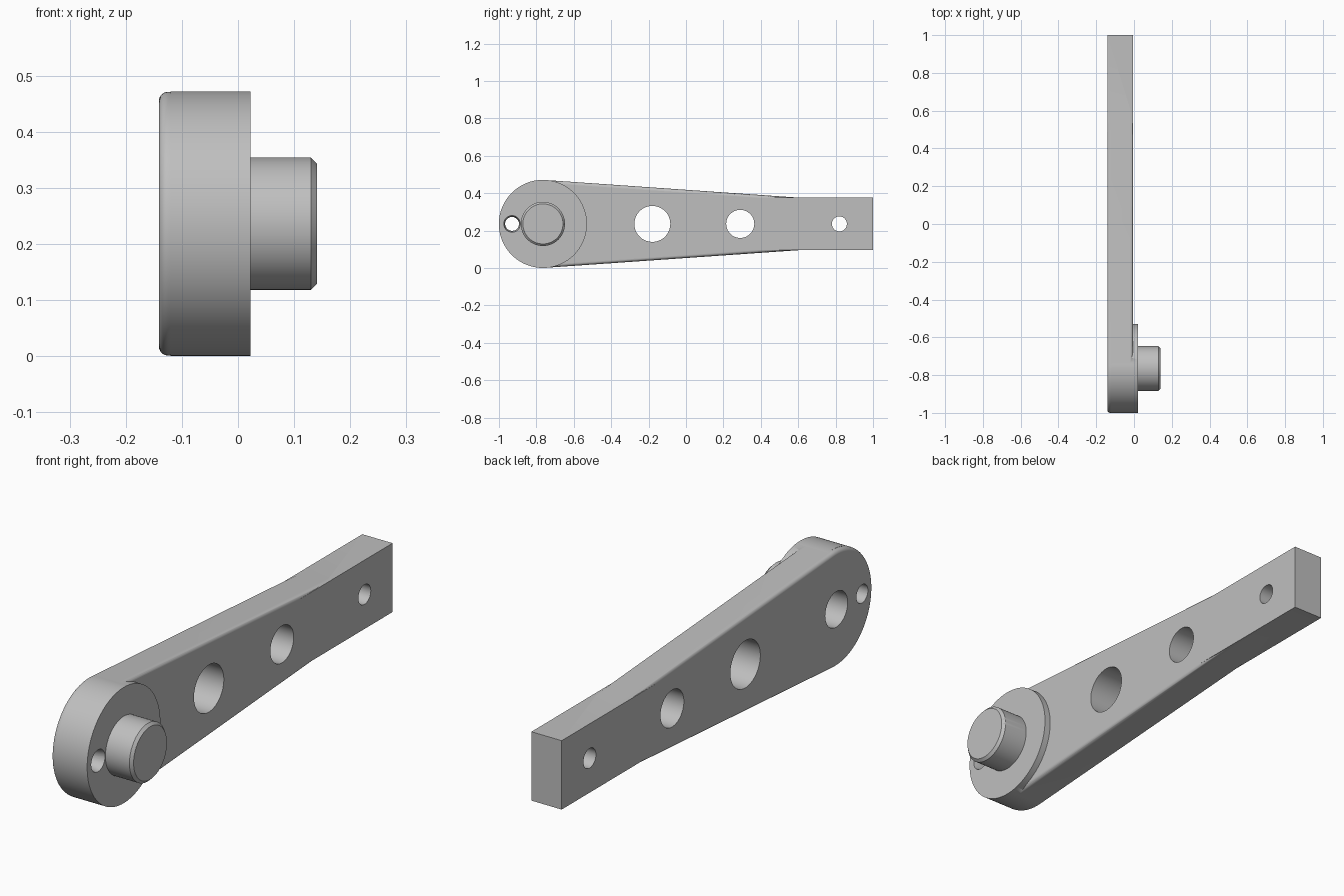
import bpy, bmesh, math
from mathutils import Matrix

if "Cube" in bpy.data.objects:
    bpy.data.objects.remove(bpy.data.objects["Cube"], do_unlink=True)

ZC = 0.236                 # height of the arm's centre line
HUB_Y, HUB_R = -0.765, 0.235
X0, X1 = -0.141, -0.005    # arm thickness range
BAR_Y, BAR_H = 0.61, 0.14  # where the straight bar starts, and its half height

grey = bpy.data.materials.new("satin grey")
grey.use_nodes = True
grey.diffuse_color = (0.52, 0.52, 0.52, 1)
grey.node_tree.nodes["Principled BSDF"].inputs["Base Color"].default_value = (0.52, 0.52, 0.52, 1)


def make(name, bm):
    bmesh.ops.recalc_face_normals(bm, faces=bm.faces)
    mesh = bpy.data.meshes.new(name)
    bm.to_mesh(mesh)
    bm.free()
    obj = bpy.data.objects.new(name, mesh)
    bpy.context.collection.objects.link(obj)
    mesh.materials.append(grey)
    return obj


def cylinder(name, y, xa, xb, r, r_end=None, segs=96):
    """Round solid lying along x, optionally tapering towards xb."""
    bm = bmesh.new()
    bmesh.ops.create_cone(bm, cap_ends=True, segments=segs, radius1=r,
                          radius2=r if r_end is None else r_end, depth=xb - xa)
    bm.transform(Matrix.Translation(((xa + xb) / 2, y, ZC)) @ Matrix.Rotation(math.pi / 2, 4, 'Y'))
    return make(name, bm)


def combine(obj, other, operation, keep=False):
    mod = obj.modifiers.new("join", 'BOOLEAN')
    mod.operation, mod.solver, mod.object = operation, 'EXACT', other
    bpy.context.view_layer.objects.active = obj
    bpy.ops.object.modifier_apply(modifier=mod.name)
    if not keep:
        bpy.data.objects.remove(other, do_unlink=True)


# Tapered arm: round hub end, straight tangents, softened long edges
tilt = math.asin((HUB_R - BAR_H) / (BAR_Y - HUB_Y))
start = math.pi / 2 - tilt
end_y = BAR_Y + 0.02
end_h = BAR_H - 0.02 * math.tan(tilt)
n = 64
outline = [(end_y, -end_h), (end_y, end_h)]
for i in range(n + 1):
    a = start + (2 * math.pi - 2 * start) * i / n
    outline.append((HUB_Y + HUB_R * math.cos(a), HUB_R * math.sin(a)))
bm = bmesh.new()
face = bm.faces.new([bm.verts.new((X0, y, ZC + z)) for y, z in outline])
ext = bmesh.ops.extrude_face_region(bm, geom=[face])
bmesh.ops.translate(bm, vec=(X1 - X0, 0, 0),
                    verts=[g for g in ext["geom"] if isinstance(g, bmesh.types.BMVert)])
bmesh.ops.recalc_face_normals(bm, faces=bm.faces)
rims = [e for e in bm.edges
        if abs(e.verts[0].co.x - e.verts[1].co.x) < 1e-4
        and min(v.co.y for v in e.verts) < end_y - 0.01]
bmesh.ops.bevel(bm, geom=rims, offset=0.016, offset_type='OFFSET', segments=5,
                profile=0.5, affect='EDGES', clamp_overlap=True)
arm = make("crank_arm", bm)

# Square bar at the rear end
bm = bmesh.new()
bmesh.ops.create_cube(bm, size=1)
bm.transform(Matrix.Translation(((X0 + X1) / 2, 0.7, ZC))
             @ Matrix.Diagonal((X1 - X0, 0.6, 2 * BAR_H, 1)))
combine(arm, make("rear_bar", bm), 'UNION')

# Raised round hub
combine(arm, cylinder("hub", HUB_Y, -0.12, 0.022, HUB_R + 0.0004, segs=128), 'UNION')

# Pin with a chamfered tip
pin = cylinder("pin", HUB_Y, 0.01, 0.13, 0.118)
combine(pin, cylinder("pin_tip", HUB_Y, 0.13, 0.141, 0.118, 0.107), 'UNION')

# Through holes: (y, radius)
for y, r in [(-0.18, 0.096), (0.29, 0.075), (0.82, 0.04), (-0.93, 0.037)]:
    combine(arm, cylinder("hole_cutter", y, -0.3, 0.3, r, segs=64), 'DIFFERENCE')

# Flare at the mouth of the small hub hole
combine(arm, cylinder("flare_cutter", -0.93, -0.02, 0.03, 0.036, 0.046, segs=64), 'DIFFERENCE')

# Blind bore from the back into the pin
bore = cylinder("bore_cutter", HUB_Y, -0.3, 0.09, 0.072, segs=64)
combine(arm, bore, 'DIFFERENCE', keep=True)
combine(pin, bore, 'DIFFERENCE')

# Smooth shading with crisp edges
for obj in (arm, pin):
    bpy.ops.object.select_all(action='DESELECT')
    obj.select_set(True)
    bpy.context.view_layer.objects.active = obj
    bpy.ops.object.shade_smooth_by_angle(angle=math.radians(30))
    weighted = obj.modifiers.new("even_shading", 'WEIGHTED_NORMAL')
    weighted.keep_sharp = True
